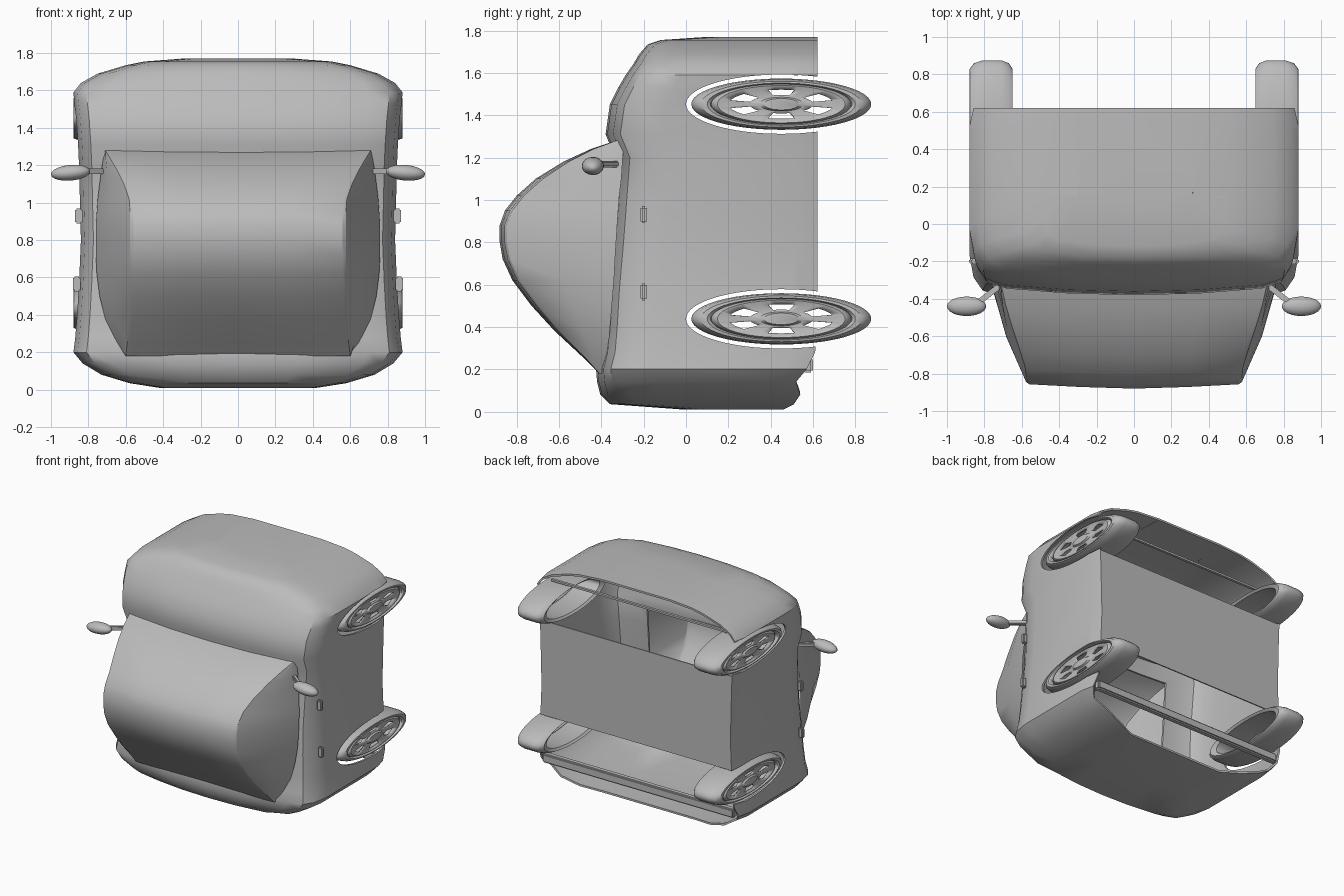
import bpy, bmesh, math
from mathutils import Vector

cube = bpy.data.objects.get("Cube")
if cube:
    bpy.data.objects.remove(cube, do_unlink=True)

grey = bpy.data.materials.new("plain_grey")
grey.use_nodes = True
colour = (0.5, 0.5, 0.5, 1)
grey.diffuse_color = colour
grey.node_tree.nodes["Principled BSDF"].inputs["Base Color"].default_value = colour


def finish(name, bm, angle=35):
    bmesh.ops.recalc_face_normals(bm, faces=bm.faces[:])
    mesh = bpy.data.meshes.new(name)
    bm.to_mesh(mesh)
    bm.free()
    mesh.materials.append(grey)
    ob = bpy.data.objects.new(name, mesh)
    bpy.context.collection.objects.link(ob)
    smooth(ob, angle)
    return ob


def smooth(ob, angle=35):
    activate(ob)
    bpy.ops.object.shade_smooth_by_angle(angle=math.radians(angle))


def activate(ob):
    bpy.ops.object.select_all(action='DESELECT')
    ob.select_set(True)
    bpy.context.view_layer.objects.active = ob


def apply_modifier(ob, kind, **settings):
    mod = ob.modifiers.new(kind, kind)
    for key, value in settings.items():
        setattr(mod, key, value)
    activate(ob)
    bpy.ops.object.modifier_apply(modifier=mod.name)


def box(name, centre, size, bevel=0):
    bm = bmesh.new()
    bmesh.ops.create_cube(bm, size=1)
    for v in bm.verts:
        v.co = Vector(a * b + c for a, b, c in zip(v.co, size, centre))
    if bevel:
        bmesh.ops.bevel(bm, geom=bm.edges[:], offset=bevel, segments=2, affect='EDGES')
    return finish(name, bm)


def mirrored(half):
    # half runs from the right-hand end to the centre line
    return half + [(-x, y) for x, y in reversed(half[:-1])]


def loft(bm, rows):
    for a, b in zip(rows, rows[1:]):
        for i in range(len(a) - 1):
            bm.faces.new((a[i], a[i + 1], b[i + 1], b[i]))


# Body shell: height, half width, front y, back y
stations = [
    (0.01, 0.42, -0.02, 0.46), (0.035, 0.58, -0.36, 0.51), (0.08, 0.73, -0.405, 0.54),
    (0.14, 0.83, -0.42, 0.52), (0.2, 0.88, -0.425, 0.57), (0.28, 0.87, -0.405, 0.61),
    (0.4, 0.86, -0.395, 0.62), (0.57, 0.85, -0.385, 0.62), (0.8, 0.84, -0.365, 0.62),
    (1.0, 0.845, -0.35, 0.62), (1.2, 0.85, -0.335, 0.62), (1.31, 0.855, -0.38, 0.62),
    (1.45, 0.865, -0.36, 0.62), (1.53, 0.875, -0.32, 0.62), (1.59, 0.88, -0.285, 0.62),
    (1.64, 0.84, -0.25, 0.62), (1.69, 0.75, -0.22, 0.62), (1.735, 0.6, -0.18, 0.62),
    (1.755, 0.5, -0.12, 0.62), (1.77, 0.3, 0.1, 0.62)]
bm = bmesh.new()
rows = []
for z, w, f, back in stations:
    half = [(0.975 * w, back), (w, back - 0.1), (w, 0.15), (w, f + 0.26), (0.975 * w, f + 0.14),
            (0.92 * w, f + 0.07), (0.8 * w, f + 0.035), (0.4 * w, f + 0.008), (0, f)]
    rows.append([bm.verts.new((x, y, z)) for x, y in mirrored(half)])
loft(bm, rows)
bm.faces.new(rows[0])
bm.faces.new(rows[-1])
# The floor spans only the stretch between the wheels
for a, b in zip(rows, rows[1:]):
    if 0.56 < a[0].co.z < 1.25:
        bm.faces.new((a[0], a[-1], b[-1], b[0]))
body = finish("body_shell", bm)
apply_modifier(body, 'SOLIDIFY', thickness=0.015, offset=-1)

# Wheel arches and cabin opening
WHEEL_Y, SQUASH = 0.45, 0.285
WHEELS = {"front": 1.452, "rear": 0.438}
cutters = [box("cabin_cutter", (0, -0.5, 0.73), (1.1, 0.7, 0.8))]
for z in WHEELS.values():
    bm = bmesh.new()
    bmesh.ops.create_cone(bm, cap_ends=True, segments=64, radius1=1, radius2=1, depth=2.4)
    for v in bm.verts:
        v.co = Vector((v.co.z, WHEEL_Y + 0.45 * v.co.x, z + 0.14 * v.co.y))
    cutters.append(finish("arch_cutter", bm))
for cutter in cutters:
    cutter.hide_render = True
    apply_modifier(body, 'BOOLEAN', object=cutter, operation='DIFFERENCE', solver='EXACT')
    bpy.data.objects.remove(cutter, do_unlink=True)
smooth(body)

# Cabin: height, base half width, roof half width, belt y, roof y
cabin = [
    (0.18, 0.6, 0.6, -0.4, -0.41), (0.25, 0.65, 0.592, -0.395, -0.48),
    (0.38, 0.71, 0.587, -0.39, -0.62), (0.5, 0.74, 0.582, -0.38, -0.73),
    (0.62, 0.755, 0.578, -0.37, -0.82), (0.72, 0.76, 0.577, -0.365, -0.866),
    (0.8, 0.76, 0.577, -0.36, -0.88), (0.88, 0.76, 0.577, -0.355, -0.88),
    (0.95, 0.755, 0.577, -0.35, -0.855), (1.02, 0.75, 0.582, -0.345, -0.8),
    (1.1, 0.74, 0.61, -0.335, -0.71), (1.18, 0.73, 0.65, -0.33, -0.58),
    (1.24, 0.72, 0.685, -0.325, -0.45), (1.28, 0.71, 0.71, -0.32, -0.33)]
bm = bmesh.new()
rows = []
for z, wb, wt, belt, roof in cabin:
    edge = roof + 0.035 * min(1, (belt - roof) * 3)
    mid = ((wb + wt) / 2 + 0.015 * min(1, (belt - roof) * 3), (belt + edge) / 2)
    half = [(wb, belt + 0.03), mid, (wt, edge), (wt * 0.97, edge - 0.012 * min(1, (belt - roof) * 3)),
            (wt * 0.5, roof + (edge - roof) * 0.25), (0, roof)]
    rows.append([bm.verts.new((x, y, z)) for x, y in mirrored(half)])
loft(bm, rows)
finish("cabin", bm, 30)


# Wheels: a turned tyre and a pierced rim, flattened in height
def wheel(label, side, z):
    segs = 48

    def ring(bm, r, x):
        return [bm.verts.new((side * x, WHEEL_Y + r * math.cos(t), z + SQUASH * r * math.sin(t)))
                for t in (2 * math.pi * i / segs for i in range(segs))]

    profile = [(0.33, 0.665), (0.38, 0.65), (0.41, 0.67), (0.425, 0.71), (0.425, 0.81), (0.41, 0.855),
               (0.38, 0.878), (0.35, 0.88), (0.335, 0.87), (0.325, 0.84), (0.325, 0.7)]
    bm = bmesh.new()
    rings = [ring(bm, r, x) for r, x in profile]
    for a, b in zip(rings, rings[1:] + rings[:1]):
        loft(bm, [a + a[:1], b + b[:1]])
    finish(label + "_tyre", bm)

    bm = bmesh.new()
    rings = [ring(bm, r, x) for r, x in
             [(0.33, 0.85), (0.3, 0.868), (0.25, 0.862), (0.15, 0.858), (0.1, 0.86), (0.08, 0.872)]]
    for k, (a, b) in enumerate(zip(rings, rings[1:])):
        for i in range(segs):
            slot = k == 2 and 2 <= i % 8 <= 5
            if not slot:
                j = (i + 1) % segs
                bm.faces.new((a[i], a[j], b[j], b[i]))
    bm.faces.new(rings[-1])
    rim = finish(label + "_rim", bm)
    apply_modifier(rim, 'SOLIDIFY', thickness=0.015, offset=0)


for side, hand in ((1, "left"), (-1, "right")):
    for end, z in WHEELS.items():
        wheel(f"{end}_{hand}_wheel", side, z)

    # Wing mirror and its arm
    bm = bmesh.new()
    bmesh.ops.create_uvsphere(bm, u_segments=24, v_segments=14, radius=1)
    for v in bm.verts:
        v.co = Vector((side * (0.895 + 0.105 * v.co.x), -0.44 + 0.052 * v.co.y,
                       1.16 + 0.042 * v.co.z + 0.008 * v.co.x * -1))
    finish(hand + "_mirror", bm)
    arm = box(hand + "_mirror_arm", (0, 0, 0), (0.17, 0.03, 0.03), 0.006)
    arm.location = (side * 0.775, -0.375, 1.168)
    arm.rotation_euler.z = side * math.radians(-38)

    # Door handles
    for name, x, z in (("front", 0.852, 0.93), ("rear", 0.862, 0.565)):
        box(f"{name}_{hand}_handle", (side * x, -0.2, z), (0.04, 0.03, 0.08), 0.008)

# Cross members under the nose and tail
box("front_cross_rod", (0, 0.52, 1.595), (1.6, 0.02, 0.015))
box("rear_cross_bar", (0, 0.575, 0.22), (1.66, 0.05, 0.07), 0.01)
